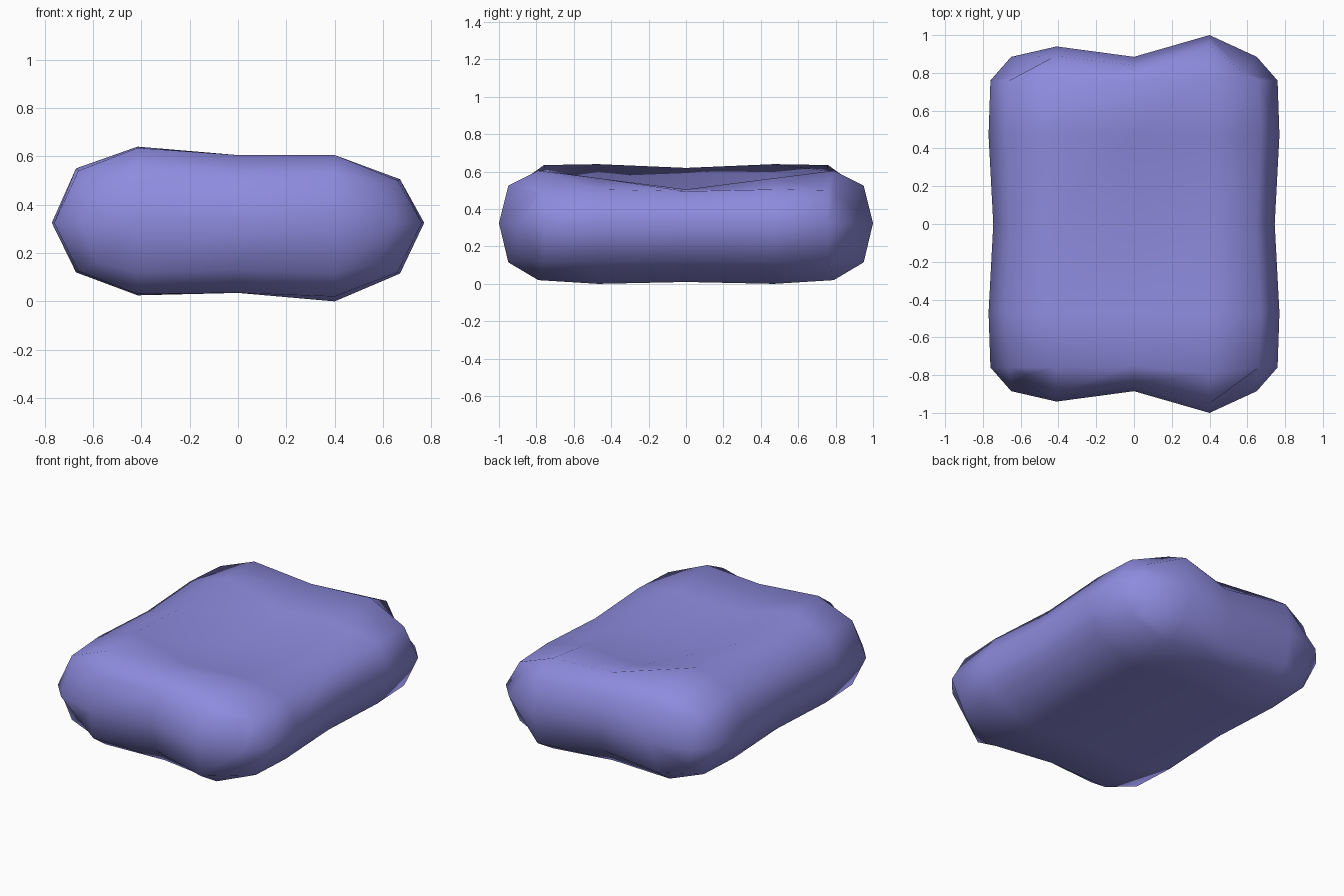
import bpy, bmesh

if "Cube" in bpy.data.objects:
    bpy.data.objects.remove(bpy.data.objects["Cube"])

# plan of each layer (columns run along x; rows from front end to middle)
END_X = {0: [-.58, -.415, 0, .40, .58], 1: [-.65, -.41, 0, .40, .65]}
END_Y = {0: [.80, .89, .84, .95, .80], 1: [.885, .94, .885, 1.0, .885]}
SIDE_X = {0: [.66, .67, .65], 1: [.76, .77, .745]}
ROW_Y = [.76, .47, 0]
INNER_Y = [.75, .76, .75, .79, .75]

# heights of the sagging top and the nearly flat underside
TOP = [[.50, .54, .51, .525, .48],
       [.54, .635, .605, .605, .50],
       [.55, .64, .54, .565, .505],
       [.54, .62, .48, .505, .495]]
BOTTOM = [[.16, .12, .13, .115, .15],
          [.125, .03, .035, .02, .12],
          [.12, .025, .04, 0, .115],
          [.125, .03, .045, .01, .12]]


def point(i, j, k):
    """Position of grid node: i along x, j along y (0-6), k in height (0-2)."""
    row = min(j, 6 - j)
    side = -1 if j < 3 else 1
    mid = 1 if k == 1 else 0
    z = .325 if mid else (TOP if k == 2 else BOTTOM)[row][i]
    if row == 0:
        return END_X[mid][i], side * END_Y[mid][i], z
    y = ROW_Y[row - 1]
    if i in (0, 4):
        x = SIDE_X[mid][row - 1] * (-1 if i == 0 else 1)
    else:
        x = [0, -.415, 0, .40][i]
        if row == 1:
            y = INNER_Y[i]
    return x, side * y, z


# soft cushion shell: skin of a 4 x 6 x 2 block
bm = bmesh.new()
nodes = {}


def node(i, j, k):
    if (i, j, k) not in nodes:
        nodes[i, j, k] = bm.verts.new(point(i, j, k))
    return nodes[i, j, k]


size = (4, 6, 2)
for axis in range(3):
    u, v = [a for a in range(3) if a != axis]
    for level in (0, size[axis]):
        for a in range(size[u]):
            for b in range(size[v]):
                quad = []
                for da, db in ((0, 0), (1, 0), (1, 1), (0, 1)):
                    c = [0, 0, 0]
                    c[axis], c[u], c[v] = level, a + da, b + db
                    quad.append(node(*c))
                bm.faces.new(quad)
bmesh.ops.recalc_face_normals(bm, faces=bm.faces)
for f in bm.faces:
    f.smooth = True

mesh = bpy.data.meshes.new("cushion")
bm.to_mesh(mesh)
bm.free()
cushion = bpy.data.objects.new("cushion", mesh)
bpy.context.collection.objects.link(cushion)

# lavender fabric
fabric = bpy.data.materials.new("lavender_fabric")
fabric.diffuse_color = (.27, .26, .73, 1)
fabric.use_nodes = True
fabric.node_tree.nodes["Principled BSDF"].inputs["Base Color"].default_value = fabric.diffuse_color
mesh.materials.append(fabric)
